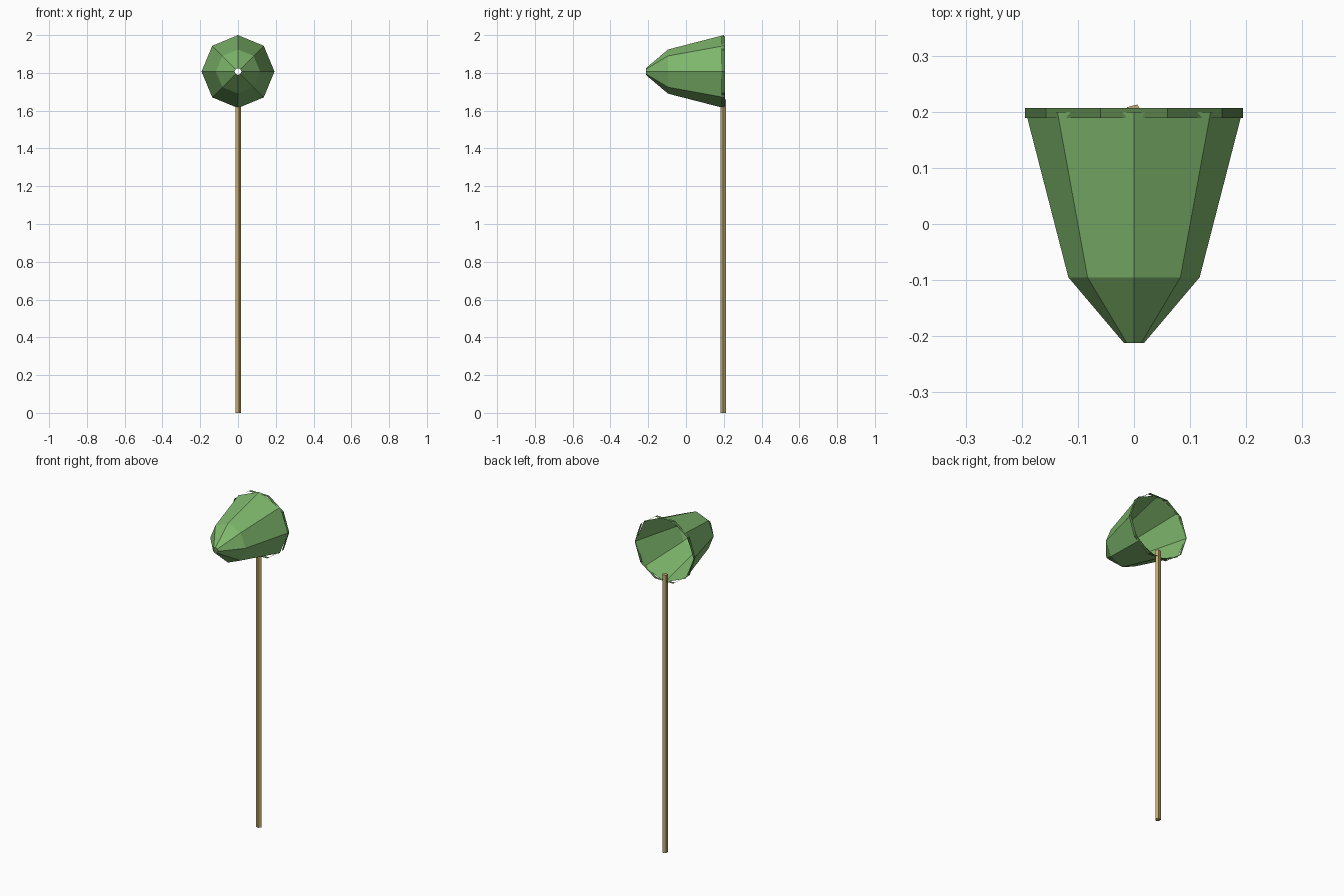
import bpy, bmesh
from math import pi, cos, sin, radians

cube = bpy.data.objects.get("Cube")
if cube:
    bpy.data.objects.remove(cube)


def material(name, color):
    m = bpy.data.materials.new(name)
    m.diffuse_color = (*color, 1)
    m.use_nodes = True
    m.node_tree.nodes["Principled BSDF"].inputs["Base Color"].default_value = (*color, 1)
    return m


def loft(name, mat, rings, sides, place, turn=0.0, caps=False):
    """Skin a row of (radius, distance) rings; place maps them into space."""
    bm = bmesh.new()
    loops = []
    for r, d in rings:
        angles = [turn + 2 * pi * i / sides for i in range(sides)]
        loops.append([bm.verts.new(place(r * cos(a), r * sin(a), d)) for a in angles])
    for lo, hi in zip(loops, loops[1:]):
        for i in range(sides):
            j = (i + 1) % sides
            bm.faces.new((lo[i], lo[j], hi[j], hi[i]))
    if caps:
        bm.faces.new(loops[0][::-1])
        bm.faces.new(loops[-1])
    mesh = bpy.data.meshes.new(name)
    bm.to_mesh(mesh)
    bm.free()
    mesh.materials.append(mat)
    obj = bpy.data.objects.new(name, mesh)
    bpy.context.collection.objects.link(obj)
    return obj


NET_Z = 1.807
POLE_Y = 0.198
green = material("net green", (0.21, 0.47, 0.15))
dark_green = material("rim green", (0.10, 0.22, 0.07))
tan = material("wood tan", (0.55, 0.40, 0.16))


def along_y(u, v, d):
    return (u, d, NET_Z + v)


def along_z(u, v, d):
    return (u, POLE_Y + v, d)


# Open tapering bag with a small hole at its tip
loft("net_bag", green, [(0.018, -0.212), (0.117, -0.095), (0.193, 0.2)], 8, along_y)

# Thin hoop around the mouth of the bag
loft("net_rim", dark_green, [(0.194, 0.189), (0.194, 0.207)], 10, along_y)

# Five-sided pole standing under the hoop
loft("pole", tan, [(0.016, 0), (0.016, 1.66)], 5, along_z, radians(68.6), caps=True)
